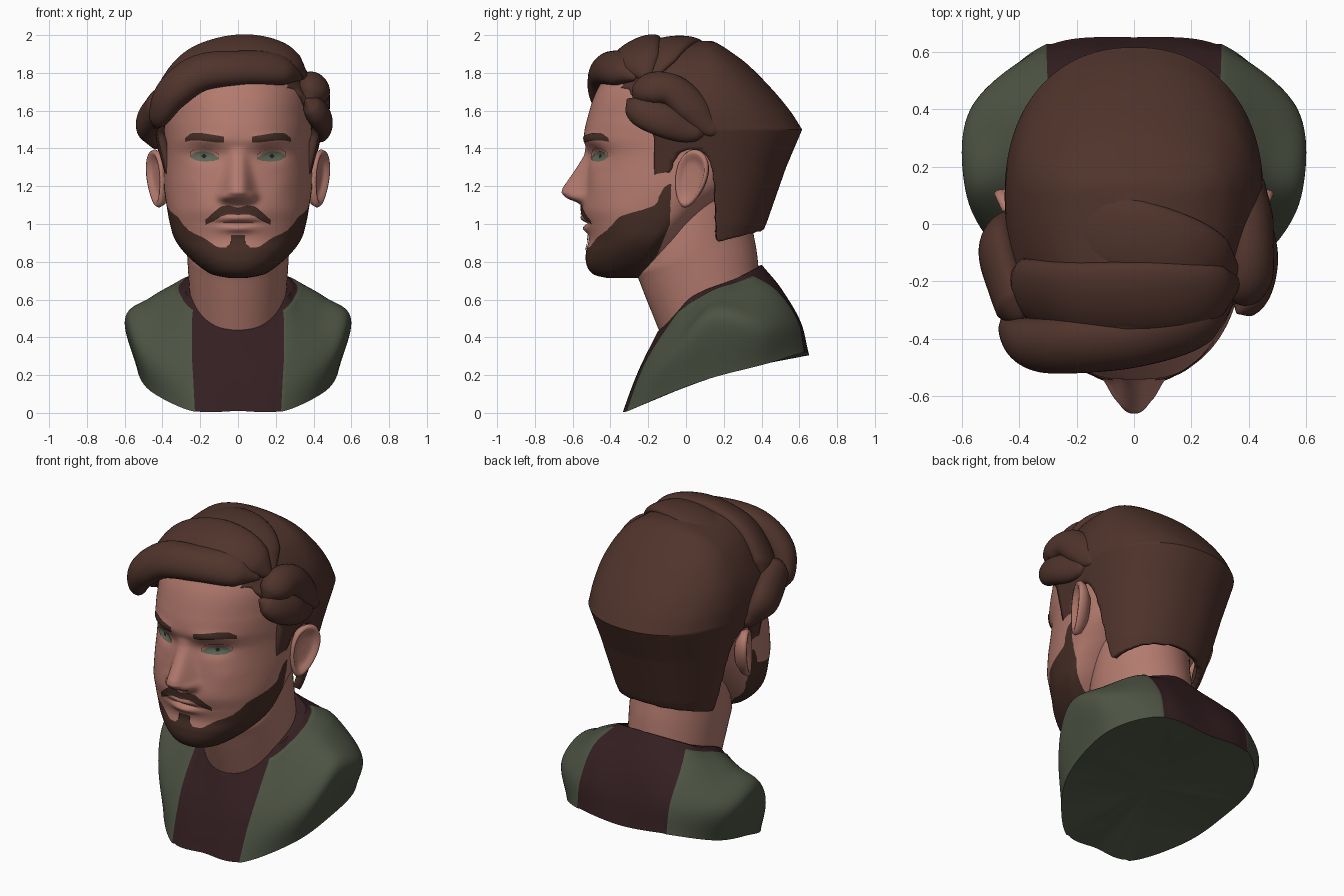
import bpy, bmesh, math
from mathutils import Vector, Matrix

if "Cube" in bpy.data.objects:
    bpy.data.objects.remove(bpy.data.objects["Cube"])

def mat(name, r, g, b):
    m = bpy.data.materials.new(name)
    m.diffuse_color = (r, g, b, 1)
    m.use_nodes = True
    m.node_tree.nodes["Principled BSDF"].inputs["Base Color"].default_value = m.diffuse_color
    return m

SKIN = mat("skin", .45, .195, .155)
HAIR = mat("hair_brown", .08, .034, .025)
BEARD = mat("beard_brown", .06, .027, .019)
GREEN = mat("jacket_green", .073, .086, .056)
SHIRT = mat("shirt_maroon", .034, .0135, .0155)
IRIS = mat("eye_green", .115, .14, .1)
PUPIL = mat("pupil_dark", .02, .016, .015)

def sample(rows, t, smooth=True):
    """Interpolate rows (key, values...) at key t."""
    t = min(max(t, rows[0][0]), rows[-1][0])
    n = len(rows)
    i = max(k for k in range(n - 1) if rows[k][0] <= t)
    a, b = rows[i], rows[i + 1]
    h = b[0] - a[0]
    s = (t - a[0]) / h
    p, q = rows[max(i - 1, 0)], rows[min(i + 2, n - 1)]
    out = []
    for k in range(1, len(a)):
        if not smooth:
            out.append(a[k] + (b[k] - a[k]) * s)
            continue
        ma = (b[k] - p[k]) / (b[0] - p[0]) * h
        mb = (q[k] - a[k]) / (q[0] - a[0]) * h
        out.append((2*s**3 - 3*s*s + 1) * a[k] + (s**3 - 2*s*s + s) * ma
                   + (3*s*s - 2*s**3) * b[k] + (s**3 - s*s) * mb)
    return out

def skin_rings(name, rings, mats, rule=None, closed=True, recalc=True, sharp=40, relax=0):
    """Join rings of points with quads; rule(centre, i, j) gives a material or None to skip."""
    bm = bmesh.new()
    vs = [[bm.verts.new(p) for p in r] for r in rings]
    n = len(rings[0])
    for i in range(len(rings) - 1):
        for j in range(n if closed else n - 1):
            k = (j + 1) % n
            q = (vs[i][j], vs[i][k], vs[i + 1][k], vs[i + 1][j])
            m = rule(sum((v.co for v in q), Vector()) / 4, i, j) if rule else 0
            if m is not None:
                bm.faces.new(q).material_index = m
    if closed:
        for r, i in ((vs[0][::-1], 0), (vs[-1], len(vs) - 2)):
            m = rule(sum((v.co for v in r), Vector()) / n, i, 0) if rule else 0
            if m is not None:
                bm.faces.new(r).material_index = m
    bmesh.ops.delete(bm, geom=[v for v in bm.verts if not v.link_faces], context='VERTS')
    # even out stepped borders between colours or along open edges
    near = {}
    for e in bm.edges if relax else ():
        if len({f.material_index for f in e.link_faces}) > 1 or len(e.link_faces) == 1:
            for v in e.verts:
                near.setdefault(v, []).append(e.other_vert(v))
    for _ in range(relax):
        new = {v: v.co * .5 + sum((o.co for o in os), Vector()) / len(os) * .5 for v, os in near.items()}
        for v, co in new.items():
            v.co = co
    if recalc:
        bmesh.ops.recalc_face_normals(bm, faces=bm.faces)
    for f in bm.faces:
        f.smooth = True
    me = bpy.data.meshes.new(name)
    bm.to_mesh(me)
    bm.free()
    me.set_sharp_from_angle(angle=math.radians(sharp))
    for m in mats:
        me.materials.append(m)
    ob = bpy.data.objects.new(name, me)
    bpy.context.collection.objects.link(ob)
    return ob

N = 2.2
def oval(sec, z, th):
    yf, yb, xh, yc = sec
    s, c = math.sin(th), math.cos(th)
    a = (yc - yf) if c > 0 else (yb - yc)
    return Vector((xh * math.copysign(abs(s) ** (2 / N), s), yc - a * math.copysign(abs(c) ** (2 / N), c), z))

# head: height, front, back, half width, widest y
HEAD = [(.715, -.42, -.25, .05, -.33), (.73, -.485, -.22, .13, -.33), (.78, -.525, -.16, .21, -.28),
        (.85, -.53, -.1, .285, -.22), (.92, -.515, -.03, .335, -.18), (1.0, -.53, .05, .36, -.14),
        (1.08, -.55, .15, .375, -.1), (1.2, -.535, .3, .392, -.02), (1.36, -.52, .4, .39, 0),
        (1.45, -.54, .43, .39, 0), (1.55, -.525, .44, .388, 0), (1.72, -.465, .38, .365, 0),
        (1.85, -.36, .25, .26, 0), (1.9, -.2, .1, .1, 0)]
NOSE = [(1.095, 0), (1.115, .03), (1.135, .085), (1.165, .12), (1.19, .117), (1.27, .072), (1.36, .022), (1.41, 0)]

def bump(x, sx, z, sz):
    return math.exp(-(x / sx) ** 2 - (z / sz) ** 2)

def features(x, z):
    """Nose, sockets, brow, lips and cheeks as a push along y."""
    x = abs(x)
    w = .04 + .037 * min(max((1.4 - z) / .25, 0), 1)
    return (-sample(NOSE, z, False)[0] * math.exp(-(x / w) ** 2.8)
            - .022 * bump(x - .075, .028, z - 1.145, .025) + .03 * bump(x - .17, .08, z - 1.365, .045)
            - .012 * bump(x - .17, .1, z - 1.45, .03) - .02 * bump(x, .09, z - 1.03, .018)
            - .022 * bump(x, .08, z - .975, .02) + .014 * bump(x, .11, z - 1.003, .008)
            - .01 * bump(x - .24, .07, z - 1.2, .07))

def face_y(x, z):
    yf, yb, xh, yc = sample(HEAD, z)
    return yc - (yc - yf) * max(1 - (abs(x) / xh) ** N, 0) ** (1 / N) + features(x, z)

BEARD_TOP = [(-.56, .87), (-.51, .875), (-.47, .93), (-.42, .965), (-.35, 1.04), (-.25, 1.07),
             (-.16, 1.1), (-.12, 1.19), (-.07, 1.22)]
BEARD_BACK = [(.7, -.26), (.84, -.15), (1.0, -.085), (1.3, -.075)]

def head_rule(c, i, j):
    return int(c.z < sample(BEARD_TOP, c.y, False)[0] and c.y < sample(BEARD_BACK, c.z, False)[0])

rings = []
for z in [.715 + .0085 * i for i in range(140)]:
    sec, ring = sample(HEAD, z), []
    for j in range(280):
        th = 2 * math.pi * j / 280
        p = oval(sec, z, th)
        if math.cos(th) > 0:
            p.y += features(p.x, z)
        ring.append(p)
    rings.append(ring)
skin_rings("head", rings, [SKIN, BEARD], head_rule, sharp=70, relax=3)

# thin plates lying on the face: points are (x, low z, high z)
def patch(name, pts, m, off=.006, centred=False):
    if centred:
        pts = [(-x, a, b) for x, a, b in pts[:0:-1]] + pts
    for side in ((1,) if centred else (1, -1)):
        xs = [pts[0][0] + (pts[-1][0] - pts[0][0]) * k / 40 for k in range(41)]
        rows = []
        for r in range(7):
            row = []
            for x in xs[::side]:
                lo, hi = sample(pts, x, False)
                z = lo + (hi - lo) * r / 6
                row.append(Vector((x * side, face_y(x, z) - off, z)))
            rows.append(row)
        skin_rings(name, rows, [m], closed=False, recalc=False)

EYE = [(.1, 1.343, 1.35), (.13, 1.334, 1.374), (.18, 1.33, 1.388), (.225, 1.337, 1.382), (.255, 1.356, 1.363)]
patch("eye", EYE, IRIS, .005)
patch("pupil", [(.168, 1.355, 1.363), (.18, 1.347, 1.373), (.192, 1.355, 1.363)], PUPIL, .008)
patch("upper_eyelid", [(x, b - .003, b + .017) for x, a, b in EYE], SKIN, .0095)
patch("eyebrow", [(.075, 1.432, 1.462), (.1, 1.43, 1.467), (.2, 1.442, 1.483), (.25, 1.442, 1.48),
                  (.28, 1.435, 1.455)], BEARD)
patch("moustache", [(0, 1.048, 1.085), (.05, 1.052, 1.1), (.09, 1.04, 1.093), (.13, 1.015, 1.06),
                    (.172, .995, 1.022)], BEARD, .008, True)
patch("chin_tuft", [(0, .86, .942), (.02, .86, .942), (.036, .865, .942), (.038, .865, .9), (.06, .865, .88)],
      BEARD, .006, True)

# ears: dished disc, tilted and flared
EAR = [(.02, .004), (.45, 0), (.7, .008), (.83, .026), (.95, .026), (1, .01), (.9, -.02), (.5, -.05), (.02, -.05)]
turn = Matrix.Rotation(math.radians(-25), 3, 'Z') @ Matrix.Rotation(-.27, 3, 'X')
for side in (1, -1):
    rings = []
    for r, h in EAR:
        ring = []
        for k in range(40):
            a = 2 * math.pi * k / 40
            wide = .1 * (.88 + .2 * math.sin(a))
            p = turn @ Vector((h, r * wide * math.cos(a), r * .158 * math.sin(a))) + Vector((.423, .03, 1.24))
            ring.append(Vector((p.x * side, p.y, p.z)))
        rings.append(ring)
    skin_rings("ear", rings, [SKIN], sharp=80)

# neck: front y, front z, back y, back z, half width
NECK = [(0, -.12, .38, .39, .7, .25), (1, -.24, .68, .375, .85, .265), (2, -.26, .76, .35, 1.0, .27),
        (3, -.2, .92, .33, 1.25, .27)]
rings = []
for i in range(25):
    fy, fz, by, bz, xh = sample(NECK, i / 8)
    rings.append([Vector((xh * math.sin(t), (fy + by) / 2 - (by - fy) / 2 * math.cos(t),
                          (fz + bz) / 2 - (bz - fz) / 2 * math.cos(t)))
                  for t in (2 * math.pi * j / 64 for j in range(64))])
skin_rings("neck", rings, [SKIN])

# bust: rings from collar to lower rim, each listed front to back on one side
COLLAR = [(0, -.15, .43), (.235, .0, .59), (.28, .1, .65), (.285, .17, .675), (.27, .25, .705), (.23, .32, .74), (0, .4, .785)]
MIDDLE = [(0, -.235, .26), (.24, -.17, .34), (.39, 0, .48), (.44, .15, .595), (.43, .3, .62), (.29, .47, .65), (0, .51, .65)]
SHOULDER = [(0, -.285, .14), (.233, -.25, .18), (.475, -.07, .31), (.58, .13, .495), (.555, .4, .465), (.3, .585, .49), (0, .6, .48)]
RIM = [(0, -.33, .01), (.225, -.31, .01), (.43, -.1, .1), (.51, .13, .185), (.5, .42, .26), (.3, .62, .32), (0, .65, .305)]
KEEL = [(-.33, .01), (0, .14), (.285, .235), (.66, .305)]
STEP = 14

def loop(half):
    full = half + [(-x, y, z) for x, y, z in half[-2:0:-1]]
    rows = [(k, *full[k % 12]) for k in range(-2, 15)]
    return [Vector(sample(rows, k / STEP)) for k in range(12 * STEP)]

def in_jacket(j):
    return 1 <= j / STEP < 5 or 7 <= j / STEP < 11

four = [loop(r) for r in (COLLAR, MIDDLE, SHOULDER, RIM)]
rings = []
for i in range(49):
    ring = []
    for j in range(12 * STEP):
        p = Vector(sample([(k, *four[k][j]) for k in range(4)], i / 16))
        if i > 3 and (in_jacket(j) or in_jacket(j - 1)):   # jacket sits a little proud
            p += (p - Vector((0, .15, .3))).normalized() * .008
        p.z = max(p.z, .004)
        ring.append(p)
    rings.append(ring)
rim = rings[-1]
for s in (.9, .7, .45, .2, .02):
    ring = []
    for p in rim:
        y = .15 + (p.y - .15) * s
        edge = p.z - sample(KEEL, p.y, False)[0]
        ring.append(Vector((p.x * s, y, sample(KEEL, y, False)[0] + edge * s ** 1.5)))
    rings.append(ring)
skin_rings("bust_clothes", rings, [SHIRT, GREEN],
           lambda c, i, j: int(i >= 48 or (i >= 3 and in_jacket(j))), sharp=35)

# hair shell: height, front, back, half width
CAP = [(.88, -.5, .37, .30), (1.0, -.7, .425, .335), (1.3, -.75, .53, .402), (1.5, -.75, .615, .45),
       (1.6, -.64, .55, .443), (1.72, -.45, .45, .412), (1.85, -.42, .32, .335), (1.92, -.36, .225, .25),
       (1.955, -.28, .17, .16), (1.97, -.15, .135, .07)]

def cap_rule(c, i, j):
    y, z = c.y, c.z
    if z < .905 + .26 * (y - .17):
        return None
    if z < 1.22 and y < .165 - .05 * (z - .905):
        return None
    if ((y - .03) / .115) ** 2 + ((z - 1.24) / .16) ** 2 < 1:
        return None
    if z < 1.72 and y < -.165 - .14 * max(z - 1.45, 0) / .27:
        return None
    return 0

rings = []
for i in range(110):
    z = .88 + .01 * i
    sec = sample(CAP[3:], z) if z > 1.5 else sample(CAP, z, False)
    rings.append([oval((*sec, min(.1, sec[1] - .06)), z, 2 * math.pi * j / 220) for j in range(220)])
cap = skin_rings("hair_shell", rings, [HAIR], cap_rule, recalc=False, sharp=45, relax=6)
solid = cap.modifiers.new("thickness", 'SOLIDIFY')
solid.thickness, solid.offset = .04, -1

# swept locks: x, y, z, half width, half thickness
def lock(name, pts):
    rows = [(k, *p) for k, p in enumerate(pts)]
    last, rings = len(pts) - 1, []
    for i in range(49):
        t = last * i / 48
        v = sample(rows, t)
        p = Vector(v[:3])
        tan = (Vector(sample(rows, t + .05)[:3]) - Vector(sample(rows, t - .05)[:3])).normalized()
        out = p - Vector((0, 0, 1.4))
        out = (out - tan * out.dot(tan)).normalized()
        side = tan.cross(out)
        e = max(.03, min(1, 8 * i / 48, 8 * (48 - i) / 48)) ** .5
        rings.append([p + e * (side * v[3] * math.cos(a) + out * v[4] * math.sin(a))
                      for a in (2 * math.pi * k / 32 for k in range(32))])
    skin_rings(name, rings, [HAIR], sharp=80)

lock("front_quiff", [(.34, -.27, 1.77, .05, .05), (.2, -.35, 1.82, .1, .07), (0, -.405, 1.825, .105, .08),
                     (-.2, -.42, 1.8, .11, .085), (-.34, -.42, 1.7, .1, .085), (-.41, -.38, 1.59, .075, .06),
                     (-.44, -.27, 1.51, .04, .03)])
lock("middle_sweep", [(.37, -.2, 1.76, .06, .04), (.24, -.25, 1.885, .12, .05), (.03, -.26, 1.925, .14, .055),
                      (-.2, -.26, 1.865, .14, .06), (-.34, -.24, 1.73, .13, .06), (-.42, -.18, 1.6, .08, .05)])
lock("rear_sweep", [(.37, -.19, 1.76, .06, .03), (.22, -.12, 1.915, .12, .04), (.02, -.06, 1.95, .14, .045),
                    (-.2, -.01, 1.885, .14, .045), (-.36, .02, 1.73, .1, .035), (-.42, .06, 1.6, .05, .015)])
lock("right_upper_curl", [(.37, -.27, 1.62, .04, .04), (.4, -.2, 1.71, .09, .07), (.41, -.08, 1.71, .09, .07),
                          (.42, .03, 1.62, .09, .06), (.42, .12, 1.52, .06, .04), (.42, .2, 1.48, .02, .02)])
lock("right_lower_curl", [(.36, -.31, 1.66, .03, .03), (.41, -.24, 1.6, .08, .06), (.44, -.12, 1.55, .09, .06),
                          (.43, 0, 1.5, .07, .05), (.42, .12, 1.48, .03, .03)])
lock("left_curl", [(-.39, -.34, 1.66, .09, .07), (-.44, -.22, 1.6, .1, .065), (-.475, -.08, 1.53, .1, .065),
                   (-.44, 0, 1.45, .06, .04), (-.42, .04, 1.4, .02, .02)])
